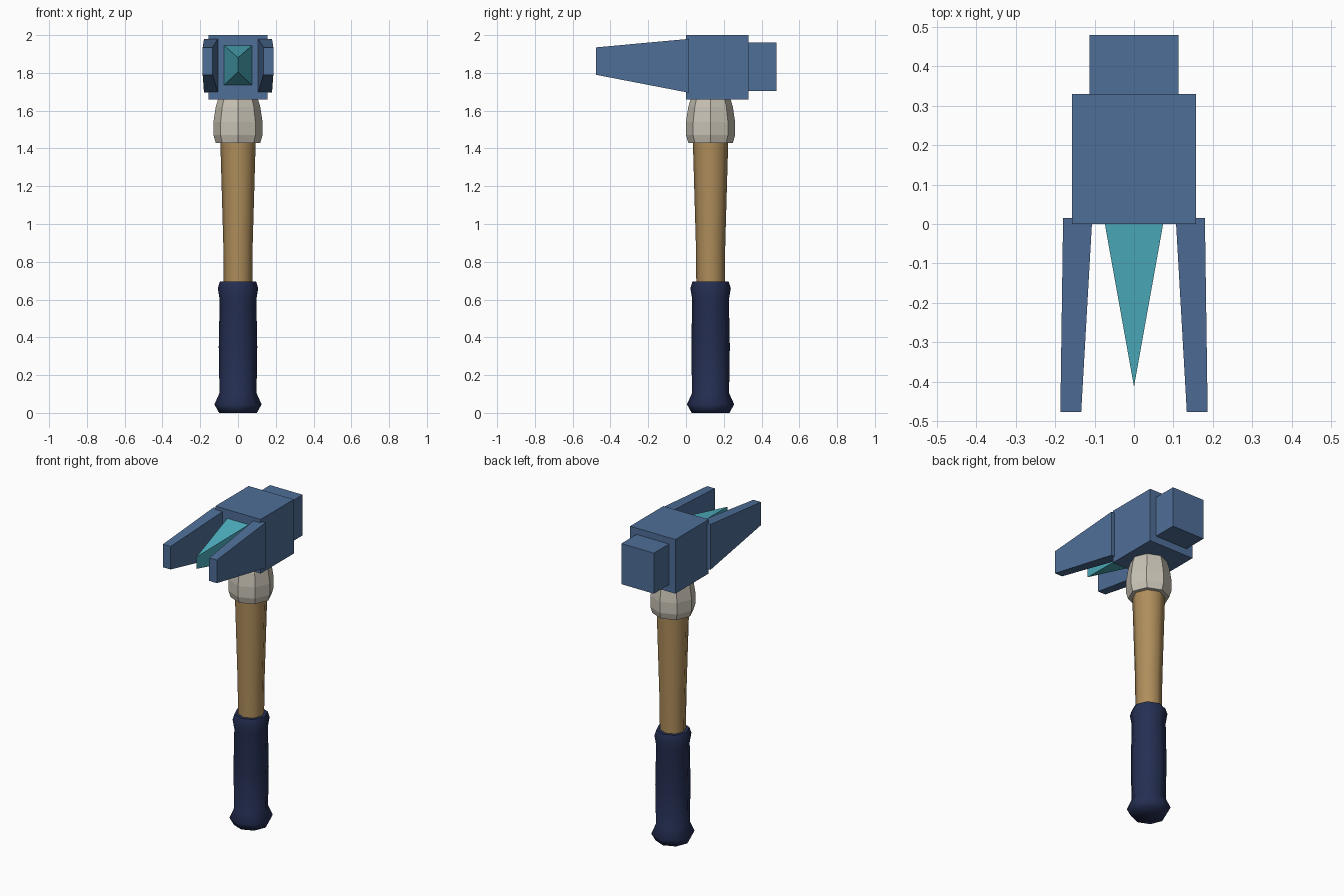
import bpy
import math

cube = bpy.data.objects.get("Cube")
if cube:
    bpy.data.objects.remove(cube, do_unlink=True)

HANDLE_Y = 0.13


def material(name, rgb):
    m = bpy.data.materials.new(name)
    m.use_nodes = True
    m.diffuse_color = (*rgb, 1)
    m.node_tree.nodes["Principled BSDF"].inputs["Base Color"].default_value = (*rgb, 1)
    return m


STEEL = material("blue steel", (0.078, 0.158, 0.315))
TEAL = material("teal", (0.08, 0.45, 0.55))
STONE = material("pale grey", (0.58, 0.54, 0.46))
WOOD = material("wood", (0.43, 0.27, 0.105))
GRIP = material("navy grip", (0.018, 0.028, 0.085))


def build(name, verts, faces, mat):
    mesh = bpy.data.meshes.new(name)
    mesh.from_pydata(verts, [], faces)
    mesh.materials.append(mat)
    obj = bpy.data.objects.new(name, mesh)
    bpy.context.collection.objects.link(obj)
    return obj


def loft(name, front, back, mat):
    """Box between two rectangles, each given as (y, x0, x1, z0, z1)."""
    verts = []
    for y, x0, x1, z0, z1 in (front, back):
        verts += [(x0, y, z0), (x1, y, z0), (x1, y, z1), (x0, y, z1)]
    faces = [(0, 1, 2, 3), (7, 6, 5, 4)]
    faces += [(i, i + 4, (i + 1) % 4 + 4, (i + 1) % 4) for i in range(4)]
    return build(name, verts, faces, mat)


def lathe(name, profile, mat, smooth, sides=8):
    """Turned part around the handle axis from (radius, z) pairs."""
    verts = []
    for r, z in profile:
        for i in range(sides):
            a = math.tau * i / sides
            verts.append((r * math.cos(a), HANDLE_Y + r * math.sin(a), z))
    last = (len(profile) - 1) * sides
    faces = [tuple(reversed(range(sides))), tuple(range(last, last + sides))]
    for k in range(0, last, sides):
        for i in range(sides):
            j = (i + 1) % sides
            faces.append((k + i, k + j, k + j + sides, k + i + sides))
    obj = build(name, verts, faces, mat)
    if smooth:
        bpy.ops.object.select_all(action="DESELECT")
        obj.select_set(True)
        bpy.context.view_layer.objects.active = obj
        bpy.ops.object.shade_smooth_by_angle(angle=math.radians(65))
    return obj


# Head block and striking face
loft("head_block", (0, -0.157, 0.157, 1.66, 2), (0.33, -0.157, 0.157, 1.66, 2), STEEL)
loft("striking_face", (0.32, -0.113, 0.113, 1.705, 1.96),
     (0.48, -0.113, 0.113, 1.705, 1.96), STEEL)

# Paired claws
for side, sign in (("left", 1), ("right", -1)):
    tip = (-0.477, 0.134, 0.187, 1.79, 1.935)
    root = (0.015, 0.106, 0.18, 1.695, 1.98)
    claw = loft(side + "_claw", tip, root, STEEL)
    if sign < 0:
        for v in claw.data.vertices:
            v.co.x *= -1
        claw.data.flip_normals()

# Wedge between the claws, narrowing to a vertical edge
build("wedge",
      [(-0.074, 0, 1.735), (0.074, 0, 1.735), (0.074, 0, 1.945), (-0.074, 0, 1.945),
       (0, -0.413, 1.805), (0, -0.413, 1.88)],
      [(0, 1, 2, 3), (0, 4, 1), (2, 5, 3), (1, 4, 5, 2), (0, 3, 5, 4)], TEAL)

# Collar, handle and grip
lathe("collar", [(0.118, 1.43), (0.13, 1.47), (0.13, 1.54), (0.118, 1.62), (0.106, 1.66)],
      STONE, False)
lathe("handle", [(0.075, 0.65), (0.078, 0.9), (0.094, 1.45)], WOOD, True)
lathe("grip", [(0.1, 0), (0.125, 0.045), (0.098, 0.105), (0.102, 0.35), (0.097, 0.6),
               (0.107, 0.66), (0.096, 0.695)], GRIP, True)
